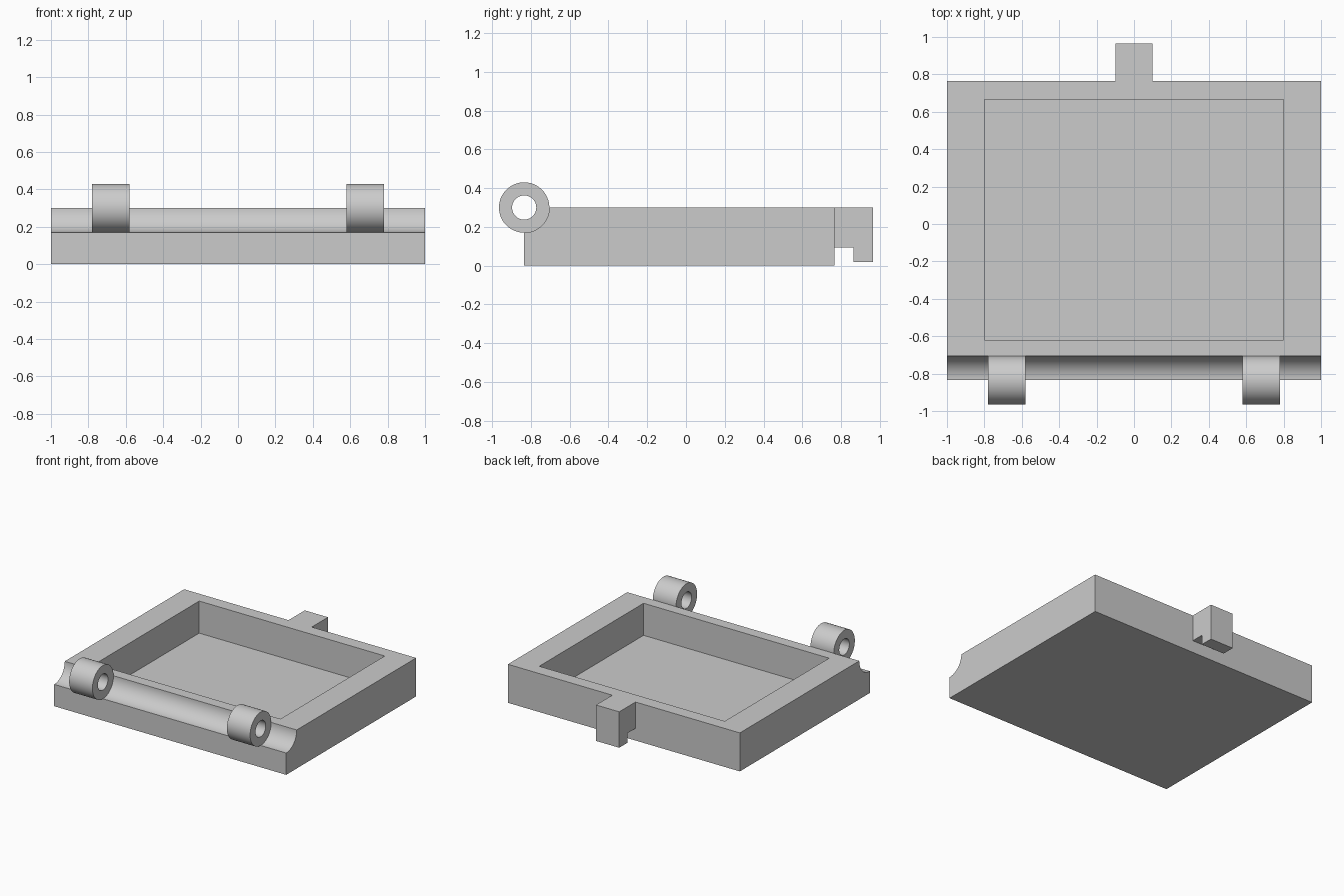
import bpy, bmesh, math

if "Cube" in bpy.data.objects:
    bpy.data.objects.remove(bpy.data.objects["Cube"])

grey = bpy.data.materials.new("light_grey")
grey.diffuse_color = (0.6, 0.6, 0.6, 1)
grey.use_nodes = True
grey.node_tree.nodes["Principled BSDF"].inputs["Base Color"].default_value = grey.diffuse_color

HINGE_Y, HINGE_Z, HINGE_R, HOLE_R = -0.835, 0.30, 0.13, 0.0625
BACK_Y, TOP_Z = 0.765, 0.30
SEG = 64


def make_object(name, bm):
    bmesh.ops.recalc_face_normals(bm, faces=bm.faces)
    mesh = bpy.data.meshes.new(name)
    bm.to_mesh(mesh)
    bm.free()
    mesh.materials.append(grey)
    obj = bpy.data.objects.new(name, mesh)
    bpy.context.collection.objects.link(obj)
    return obj


def extrude_profile(name, profile, x0, x1):
    """Extrude a closed (y, z) outline along x."""
    bm = bmesh.new()
    face = bm.faces.new([bm.verts.new((x0, y, z)) for y, z in profile])
    new = bmesh.ops.extrude_face_region(bm, geom=[face])["geom"]
    verts = [v for v in new if isinstance(v, bmesh.types.BMVert)]
    bmesh.ops.translate(bm, verts=verts, vec=(x1 - x0, 0, 0))
    return make_object(name, bm)


def smooth(obj):
    bpy.ops.object.select_all(action='DESELECT')
    obj.select_set(True)
    bpy.context.view_layer.objects.active = obj
    bpy.ops.object.shade_smooth_by_angle(angle=math.radians(30))


# Tray body with a concave quarter-round cove along the front top edge
cove = [(HINGE_Y + HINGE_R * math.cos(a), HINGE_Z + HINGE_R * math.sin(a))
        for a in (-math.pi / 2 * i / 16 for i in range(17))]
outline = [(HINGE_Y, 0), (BACK_Y, 0), (BACK_Y, TOP_Z)] + cove
tray = extrude_profile("tray", outline, -1, 1)

# Rectangular pocket cut from the top
pocket = extrude_profile("pocket_cutter",
                         [(-0.62, 0.05), (0.665, 0.05), (0.665, 0.5), (-0.62, 0.5)],
                         -0.8, 0.8)
pocket.hide_render = True
cut = tray.modifiers.new("pocket", 'BOOLEAN')
cut.operation, cut.solver, cut.object = 'DIFFERENCE', 'EXACT', pocket
bpy.context.view_layer.objects.active = tray
bpy.ops.object.modifier_apply(modifier=cut.name)
bpy.data.objects.remove(pocket)
smooth(tray)

# Latch hook at the middle of the back
extrude_profile("latch_hook",
                [(BACK_Y, TOP_Z), (0.965, TOP_Z), (0.965, 0.02),
                 (0.865, 0.02), (0.865, 0.095), (BACK_Y, 0.095)],
                -0.1, 0.1)


# Hinge knuckles: hollow rings lying along x
def knuckle(name, x0, x1):
    bm = bmesh.new()
    loops = []
    for x, r in ((x0, HINGE_R), (x1, HINGE_R), (x1, HOLE_R), (x0, HOLE_R)):
        loops.append([bm.verts.new((x, HINGE_Y + r * math.cos(2 * math.pi * i / SEG),
                                    HINGE_Z + r * math.sin(2 * math.pi * i / SEG)))
                      for i in range(SEG)])
    for k in range(4):
        a, b = loops[k], loops[(k + 1) % 4]
        for i in range(SEG):
            j = (i + 1) % SEG
            bm.faces.new((a[i], a[j], b[j], b[i]))
    smooth(make_object(name, bm))


knuckle("left_hinge_knuckle", -0.78, -0.58)
knuckle("right_hinge_knuckle", 0.58, 0.78)
